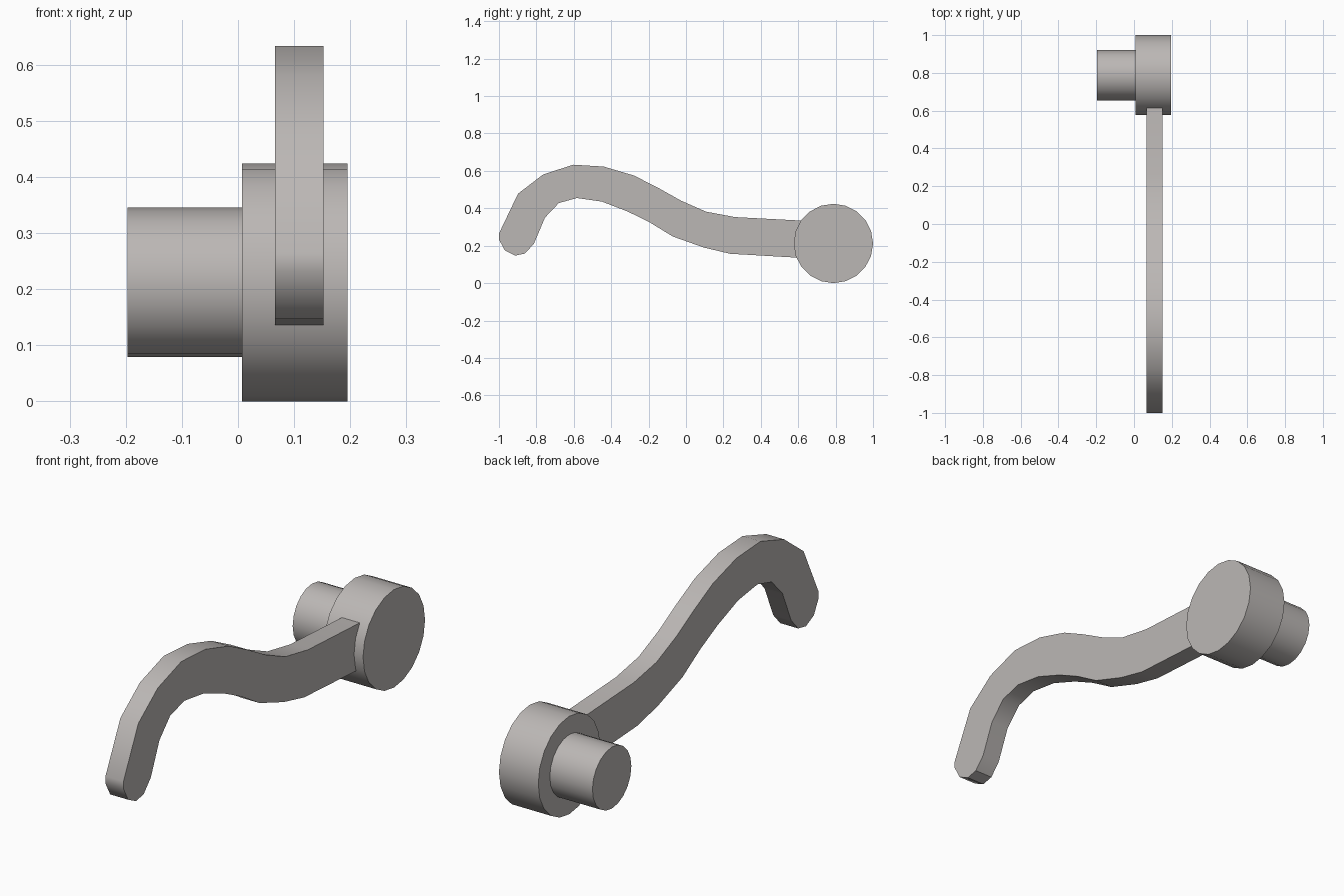
import bpy, bmesh, math

if "Cube" in bpy.data.objects:
    bpy.data.objects.remove(bpy.data.objects["Cube"])

# Single warm grey colour
grey = bpy.data.materials.new("warm grey")
grey.diffuse_color = (0.50, 0.475, 0.462, 1)
grey.use_nodes = True
grey.node_tree.nodes["Principled BSDF"].inputs["Base Color"].default_value = grey.diffuse_color


def extrude_profile(name, points, x0, x1):
    """Closed solid from a (y, z) outline swept from x0 to x1."""
    bm = bmesh.new()
    a = [bm.verts.new((x0, y, z)) for y, z in points]
    b = [bm.verts.new((x1, y, z)) for y, z in points]
    n = len(points)
    bm.faces.new(a)
    bm.faces.new(b[::-1])
    for i in range(n):
        j = (i + 1) % n
        bm.faces.new((a[i], b[i], b[j], a[j]))
    bmesh.ops.recalc_face_normals(bm, faces=bm.faces[:])
    me = bpy.data.meshes.new(name)
    bm.to_mesh(me)
    bm.free()
    me.materials.append(grey)
    ob = bpy.data.objects.new(name, me)
    bpy.context.collection.objects.link(ob)
    bpy.ops.object.select_all(action='DESELECT')
    ob.select_set(True)
    bpy.context.view_layer.objects.active = ob
    bpy.ops.object.shade_smooth_by_angle(angle=math.radians(35))
    return ob


def circle(radius, sides=20, cy=0.788, cz=0.212):
    return [(cy + radius * math.cos(2 * math.pi * i / sides),
             cz + radius * math.sin(2 * math.pi * i / sides)) for i in range(sides)]


# Round hub and the shaft behind it
extrude_profile("hub", circle(0.212), 0.007, 0.195)
extrude_profile("shaft", circle(0.133), -0.197, 0.007)

# Curved lever arm: upper edge, then lower edge back to the rounded tip
upper = [(-1.0, 0.265), (-0.898, 0.478), (-0.765, 0.58), (-0.604, 0.633),
         (-0.44, 0.623), (-0.278, 0.575), (-0.15, 0.51), (-0.027, 0.441),
         (0.107, 0.382), (0.262, 0.353), (0.64, 0.333)]
lower = [(0.63, 0.134), (0.235, 0.157), (0.096, 0.19), (-0.07, 0.249),
         (-0.193, 0.324), (-0.31, 0.382), (-0.45, 0.436), (-0.583, 0.455),
         (-0.68, 0.428), (-0.754, 0.35), (-0.813, 0.211), (-0.861, 0.158),
         (-0.914, 0.147), (-0.968, 0.174), (-1.0, 0.233)]
extrude_profile("lever_arm", upper + lower, 0.066, 0.152)
